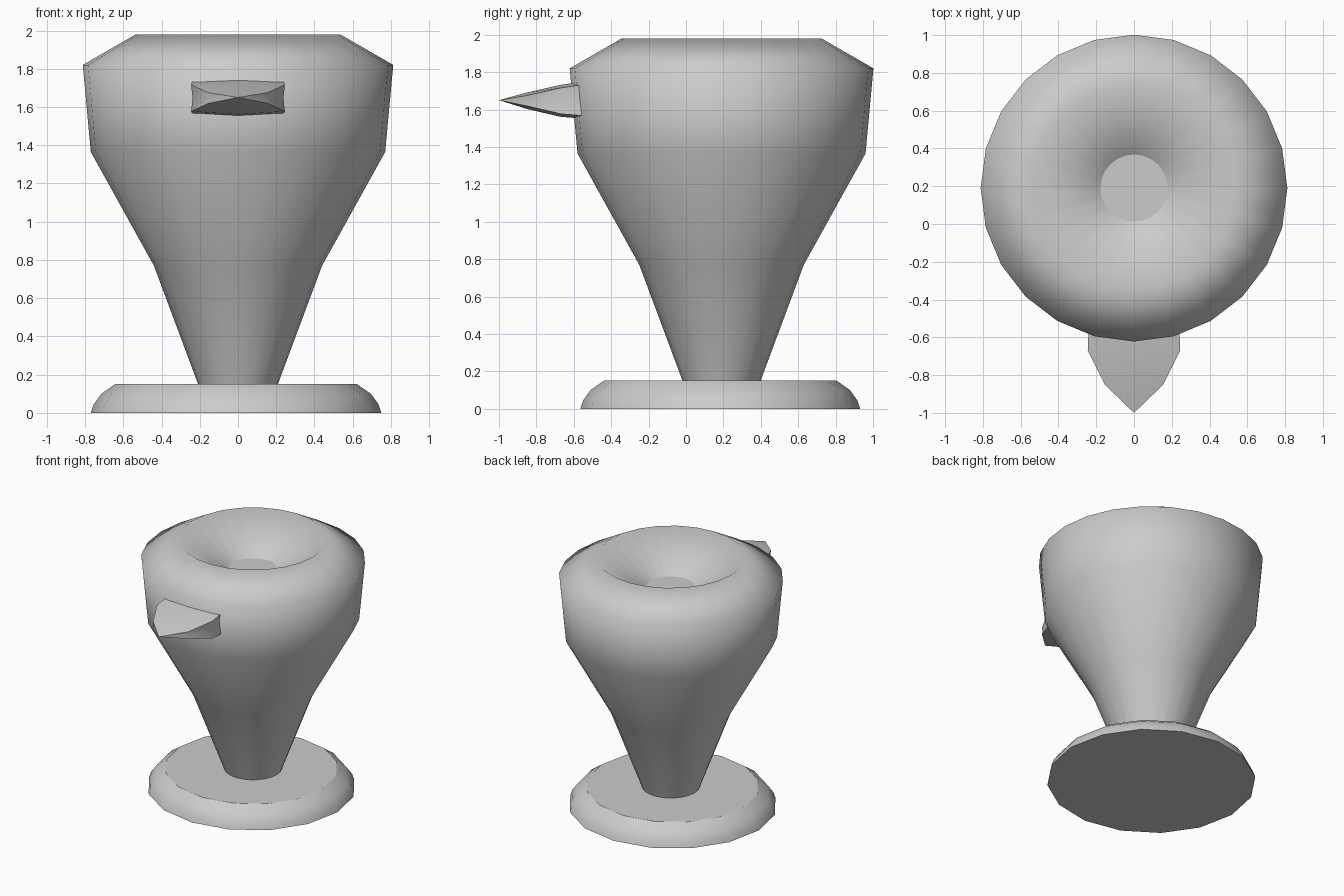
import bpy, bmesh
from math import cos, sin, pi

if "Cube" in bpy.data.objects:
    bpy.data.objects.remove(bpy.data.objects["Cube"])


def finish(name, bm, smooth_sides=True):
    bmesh.ops.recalc_face_normals(bm, faces=bm.faces)
    if smooth_sides:
        for f in bm.faces:
            f.smooth = len(f.verts) == 4      # end caps stay flat
    me = bpy.data.meshes.new(name)
    bm.to_mesh(me)
    bm.free()
    ob = bpy.data.objects.new(name, me)
    bpy.context.collection.objects.link(ob)
    return ob


def loft(bm, rings):
    # Bridge equal-length rings of verts with quads
    for a, b in zip(rings, rings[1:]):
        n = len(a)
        for i in range(n):
            j = (i + 1) % n
            bm.faces.new((a[i], a[j], b[j], b[i]))


def turned(name, profile, sides, centre, sx=1.0, sy=1.0):
    # Capped surface of revolution from (radius, z) points
    bm = bmesh.new()
    rings = [[bm.verts.new((centre[0] + sx * r * cos(2 * pi * i / sides),
                            centre[1] + sy * r * sin(2 * pi * i / sides), z))
              for i in range(sides)] for r, z in profile]
    loft(bm, rings)
    bm.faces.new(rings[0])
    bm.faces.new(rings[-1])
    return finish(name, bm)


# Round foot
turned("base", [(0.76, 0), (0.745, 0.045), (0.705, 0.10), (0.63, 0.152)],
       16, (-0.01, 0.183), 1.0, 0.984)

# Flared body with a dished top
turned("body", [(0.205, 0.14), (0.44, 0.77), (0.77, 1.365), (0.812, 1.82),
                (0.535, 1.98), (0.178, 1.74)], 24, (0, 0.19))

# Pointed spout: (y, half width, bottom z, top z)
bm = bmesh.new()
rings = []
for y, w, lo, hi in [(-0.55, 0.24, 1.555, 1.745), (-0.67, 0.245, 1.565, 1.728),
                     (-0.85, 0.155, 1.607, 1.687)]:
    mid = (lo + hi) / 2
    pts = [(-w, lo + 0.012), (0, lo - 0.004), (w, lo + 0.012), (w * 0.97, mid),
           (w, hi - 0.012), (0, hi + 0.004), (-w, hi - 0.012), (-w * 0.97, mid)]
    rings.append([bm.verts.new((x, y, z)) for x, z in pts])
loft(bm, rings)
bm.faces.new(rings[0])
tip = bm.verts.new((0, -1, 1.65))
for i in range(8):
    bm.faces.new((rings[-1][i], rings[-1][(i + 1) % 8], tip))
spout = finish("spout", bm, False)
bpy.context.view_layer.objects.active = spout
spout.select_set(True)
bpy.ops.object.shade_smooth_by_angle(angle=0.6)
